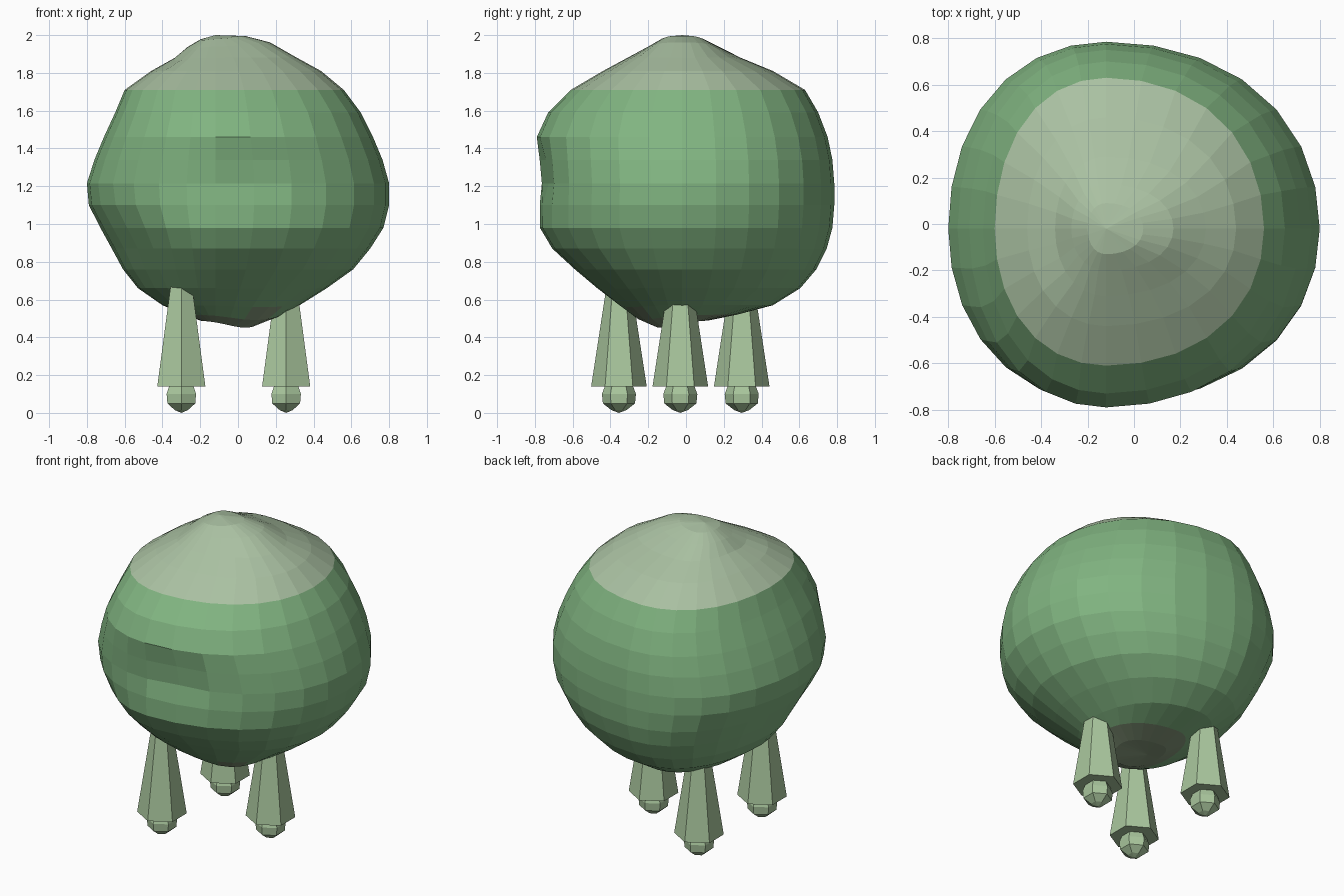
import bpy, bmesh, math
from math import sin, cos, exp, pi

if "Cube" in bpy.data.objects:
    bpy.data.objects.remove(bpy.data.objects["Cube"])

AX, AY = -0.12, -0.02      # vertical axis through the poles


def material(name, rgb):
    m = bpy.data.materials.new(name)
    m.diffuse_color = (*rgb, 1)
    m.use_nodes = True
    m.node_tree.nodes["Principled BSDF"].inputs["Base Color"].default_value = m.diffuse_color
    return m


green = material("leaf_green", (0.22, 0.46, 0.22))
pale = material("pale_green", (0.40, 0.53, 0.36))
shade = material("underside_green", (0.24, 0.32, 0.20))
leg_mat = material("leg_green", (0.40, 0.57, 0.34))


def skin(name, rings, top, bottom, mats):
    """Join rings of points (top to bottom) and close them with poles."""
    bm = bmesh.new()
    rows = [[bm.verts.new(p) for p in r] for r in rings]
    n = len(rows[0])
    t, b = bm.verts.new(top), bm.verts.new(bottom)
    for i in range(n):
        j = (i + 1) % n
        bm.faces.new((t, rows[0][i], rows[0][j]))
        bm.faces.new((b, rows[-1][j], rows[-1][i]))
        for r, s in zip(rows, rows[1:]):
            bm.faces.new((r[i], s[i], s[j], r[j]))
    bmesh.ops.recalc_face_normals(bm, faces=bm.faces)
    me = bpy.data.meshes.new(name)
    bm.to_mesh(me)
    bm.free()
    for m in mats:
        me.materials.append(m)
    ob = bpy.data.objects.new(name, me)
    bpy.context.collection.objects.link(ob)
    return ob


# Body: height, then left, right, front and back extents
profile = [
    (1.98, -.20, .04, -.13, .09),
    (1.94, -.27, .17, -.20, .17),
    (1.88, -.34, .31, -.31, .29),
    (1.81, -.46, .44, -.44, .46),
    (1.71, -.60, .56, -.61, .63),
    (1.59, -.65, .65, -.73, .70),
    (1.46, -.71, .715, -.79, .75),
    (1.34, -.76, .765, -.78, .775),
    (1.215, -.80, .80, -.77, .785),
    (1.10, -.79, .80, -.775, .785),
    (0.98, -.73, .77, -.775, .775),
    (0.87, -.67, .70, -.71, .745),
    (0.76, -.61, .61, -.59, .69),
    (0.66, -.53, .47, -.47, .605),
    (0.57, -.40, .325, -.35, .46),
    (0.52, -.28, .23, -.27, .27),
    (0.49, -.20, .10, -.18, .12),
]
SEG = 28


def body_point(z, l, r, f, b, a):
    c, s = cos(a), sin(a)
    x = (r - AX if c > 0 else AX - l) * c
    y = (b - AY if s > 0 else AY - f) * s
    # slightly fuller diagonals, hollow low on the front left
    k = 1 + 0.022 * sin(2 * a) ** 2
    k -= 0.07 * exp(-((a - 1.25 * pi) / 0.45) ** 2 - ((z - 0.85) / 0.2) ** 2)
    x, y = AX + x * k, AY + y * k
    # dimple in the front, bump underneath, dip near the crown
    if s < 0:
        y += 0.04 * exp(-((x - 0.08) / 0.17) ** 2 - ((z - 1.27) / 0.09) ** 2)
    if z < 0.7:
        z -= 0.04 * exp(-((x - 0.05) / 0.15) ** 2 - ((y + 0.15) / 0.15) ** 2)
    if z > 1.75:
        z += 0.03 * exp(-((x - 0.10) / 0.12) ** 2 - ((y + 0.02) / 0.15) ** 2)
        z -= 0.02 * exp(-((x + 0.28) / 0.1) ** 2 - ((y + 0.12) / 0.1) ** 2)
    return x, y, min(z, 1.995)


rings = [[body_point(*row, 2 * pi * i / SEG) for i in range(SEG)] for row in profile]
body = skin("body", rings, (AX, AY, 2.0), (AX, AY, 0.49), [green, pale, shade])
for p in body.data.polygons:
    p.material_index = 1 if p.center.z > 1.71 else 2 if p.center.z < 0.53 else 0


# Legs: three tapered six-sided stalks with small round feet
def hexagon(cx, cy, z, r):
    return [(cx + r * sin(k * pi / 3), cy + r * cos(k * pi / 3), z) for k in range(6)]


for i in range(3):
    a = i * 2 * pi / 3
    cx, cy = -0.115 + 0.37 * cos(a), -0.03 + 0.325 / 0.866 * sin(a)
    skin(f"leg_{i + 1}",
         [hexagon(cx, cy, 0.74, 0.055), hexagon(cx, cy, 0.14, 0.147)],
         (cx, cy, 0.74), (cx, cy, 0.14), [leg_mat])
    skin(f"foot_{i + 1}",
         [hexagon(cx, cy, z, r) for z, r in
          ((0.14, 0.075), (0.10, 0.09), (0.05, 0.085), (0.015, 0.04))],
         (cx, cy, 0.15), (cx, cy, 0.0), [leg_mat])
